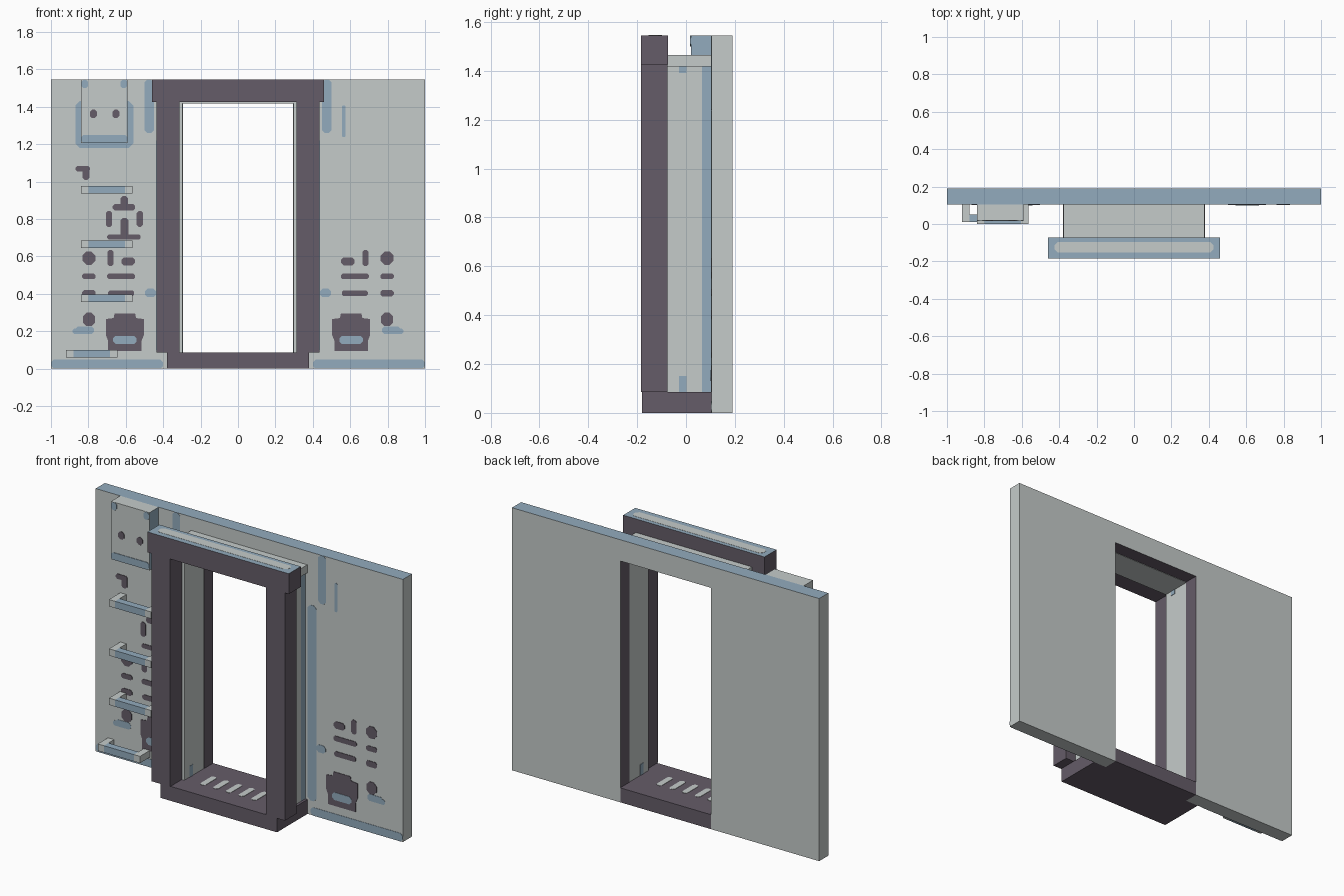
import bpy, bmesh
from mathutils import Vector

if "Cube" in bpy.data.objects:
    bpy.data.objects.remove(bpy.data.objects["Cube"])


def material(name, rgb):
    m = bpy.data.materials.new(name)
    m.diffuse_color = (*rgb, 1)
    m.use_nodes = True
    m.node_tree.nodes["Principled BSDF"].inputs["Base Color"].default_value = m.diffuse_color
    return m


GREY, BLUE, DARK = 0, 1, 2
MATS = [material("pale_grey", (0.56, 0.60, 0.59)),
        material("dusty_blue", (0.29, 0.41, 0.51)),
        material("dark_plum", (0.13, 0.107, 0.138))]


def finish(bm, name):
    bmesh.ops.recalc_face_normals(bm, faces=bm.faces)
    me = bpy.data.meshes.new(name)
    bm.to_mesh(me)
    bm.free()
    for m in MATS:
        me.materials.append(m)
    ob = bpy.data.objects.new(name, me)
    bpy.context.collection.objects.link(ob)
    return ob


def prism(bm, pts, depth, mat):
    """Extrude a closed outline along the depth vector."""
    n = len(pts)
    a = [bm.verts.new(p) for p in pts]
    b = [bm.verts.new(Vector(p) + Vector(depth)) for p in pts]
    faces = [bm.faces.new(a), bm.faces.new(b[::-1])]
    faces += [bm.faces.new((a[i], a[(i + 1) % n], b[(i + 1) % n], b[i])) for i in range(n)]
    for f in faces:
        f.material_index = mat


def box(name, x0, x1, y0, y1, z0, z1, mat, rule=None):
    bm = bmesh.new()
    prism(bm, [(x0, y0, z0), (x1, y0, z0), (x1, y0, z1), (x0, y0, z1)], (0, y1 - y0, 0), mat)
    ob = finish(bm, name)
    if rule:
        for p in ob.data.polygons:
            p.material_index = rule(p)
    return ob


def rounded(u, v, w, h):
    """Rectangle outline with clipped corners, from centre and size."""
    c = 0.3 * min(w, h, 0.08)
    w, h = w / 2, h / 2
    return [(u + a, v + b) for a, b in ((-w + c, -h), (w - c, -h), (w, -h + c), (w, h - c),
                                        (w - c, h), (-w + c, h), (-w, h - c), (-w, -h + c))]


def wall_plates(name, rects, y, mat, t=0.003):
    bm = bmesh.new()
    for r in rects:
        prism(bm, [(u, y, v) for u, v in rounded(*r)], (0, -t, 0), mat)
    return finish(bm, name)


def both(rects):
    return rects + [(-u, v, w, h) for u, v, w, h in rects]


# Wall with a doorway cut to the floor; dark reveals, blue top edge
bm = bmesh.new()
outline = [(-1, 0), (-.295, 0), (-.295, 1.42), (.295, 1.42), (.295, 0), (1, 0), (1, 1.545), (-1, 1.545)]
prism(bm, [(x, .105, z) for x, z in outline], (0, .085, 0), GREY)
wall = finish(bm, "wall")
for p in wall.data.polygons:
    if abs(p.normal.y) < .5:
        if p.center.z > 1.5:
            p.material_index = BLUE
        elif abs(p.center.x) < .3:
            p.material_index = DARK

# Sill and threshold with grip slots
box("sill", -.38, .38, -.18, .105, 0, .085, DARK)
box("threshold", -.295, .295, .105, .19, 0, .085, DARK)
bm = bmesh.new()
for i in range(-2, 3):
    prism(bm, [(u, v, .085) for u, v in rounded(i * .083 - .02, -.01, .035, .12)], (0, 0, .002), GREY)
finish(bm, "sill_slots")

# Door frame and passage lining
for s, side in ((-1, "left"), (1, "right")):
    def span(a, b):
        return sorted((s * a, s * b))
    box("front_post_" + side, *span(.313, .435), -.185, -.075, .085, 1.425, DARK)
    box("lining_side_" + side, *span(.297, .365), -.075, .065, .085, 1.42, GREY)
    box("lining_edge_" + side, *span(.297, .365), .065, .105, .085, 1.42, GREY,
        lambda p: BLUE if p.normal.x * s > .5 else GREY)
    box("lining_mark_low_" + side, *span(.295, .367), -.028, .003, .085, .15, BLUE)
    box("lining_mark_high_" + side, *span(.295, .367), -.028, .003, 1.39, 1.419, BLUE)
box("lining_top", -.378, .378, -.075, .105, 1.418, 1.465, GREY)
box("lintel", -.46, .46, -.185, -.073, 1.425, 1.545, DARK,
    lambda p: BLUE if p.normal.z > .5 else DARK)
bm = bmesh.new()
prism(bm, [(u, v, 1.543) for u, v in rounded(0, -.125, .85, .055)], (0, 0, .003), GREY)
finish(bm, "lintel_top_plate")

# Ladder rungs: blue bar between grey legs
for i, (x, y, z) in enumerate([(-.84, 0, .935), (-.84, 0, .645), (-.84, 0, .355), (-.92, .01, .06)]):
    box(f"rung_bar_{i}", x + .04, x + .235, y, y + .042, z, z + .04, BLUE,
        lambda p: GREY if p.normal.y > .5 else BLUE)
    for j, lx in enumerate((x, x + .235)):
        box(f"rung_leg_{i}_{j}", lx, lx + .04, y, .105, z, z + .04, GREY)

# Control box with its markings
box("control_box", -.84, -.59, .02, .105, 1.205, 1.545, GREY,
    lambda p: BLUE if p.normal.x > .5 else GREY)
wall_plates("control_box_dots", [(-.773, 1.362, .038, .045), (-.653, 1.362, .038, .045)], .02, DARK)
wall_plates("control_box_trim", [(-.715, 1.228, .25, .042), (-.82, 1.522, .035, .045),
                                 (-.61, 1.522, .035, .045)], .02, BLUE)

# Dark wall markings shared by both sides
wall_plates("wall_panels", both([
    (.797, .59, .07, .07), (.682, .592, .034, .085), (.587, .573, .072, .042),
    (.797, .493, .072, .03), (.625, .493, .15, .03), (.797, .403, .072, .035),
    (.625, .403, .14, .03), (.797, .263, .066, .072)]), .105, DARK)
bm = bmesh.new()
for c in (-.605, .605):
    half = [(.09, .095), (.09, .15), (.102, .18), (.102, .265), (.06, .27), (.055, .295)]
    pts = [(c + u, .105, v) for u, v in half] + [(c - u, .105, v) for u, v in half[::-1]]
    prism(bm, pts, (0, -.003, 0), DARK)
finish(bm, "vent_panels")
wall_plates("vent_slots", both([(.605, .153, .125, .045)]), .105, BLUE, .005)

# Dark markings on the ladder side only
wall_plates("ladder_side_marks", [
    (-.83, 1.068, .075, .03), (-.812, 1.042, .038, .066), (-.608, .893, .04, .06),
    (-.61, .863, .12, .034), (-.69, .8, .034, .085), (-.525, .8, .034, .085),
    (-.607, .75, .045, .11), (-.61, .703, .18, .026)], .105, DARK)

# Blue shading plates on the wall
wall_plates("wall_blue_trim", both([
    (.7, .024, .6, .048), (.475, 1.402, .05, .286), (.41, .66, .058, 1.15),
    (.468, .405, .06, .045), (.82, .205, .1, .04), (.855, .2, .06, .03)]), .105, BLUE, .002)
wall_plates("control_box_surround", [(-.715, 1.305, .31, .25)], .105, BLUE, .002)
wall_plates("wall_strip", [(.565, 1.322, .02, .17)], .105, BLUE, .002)
